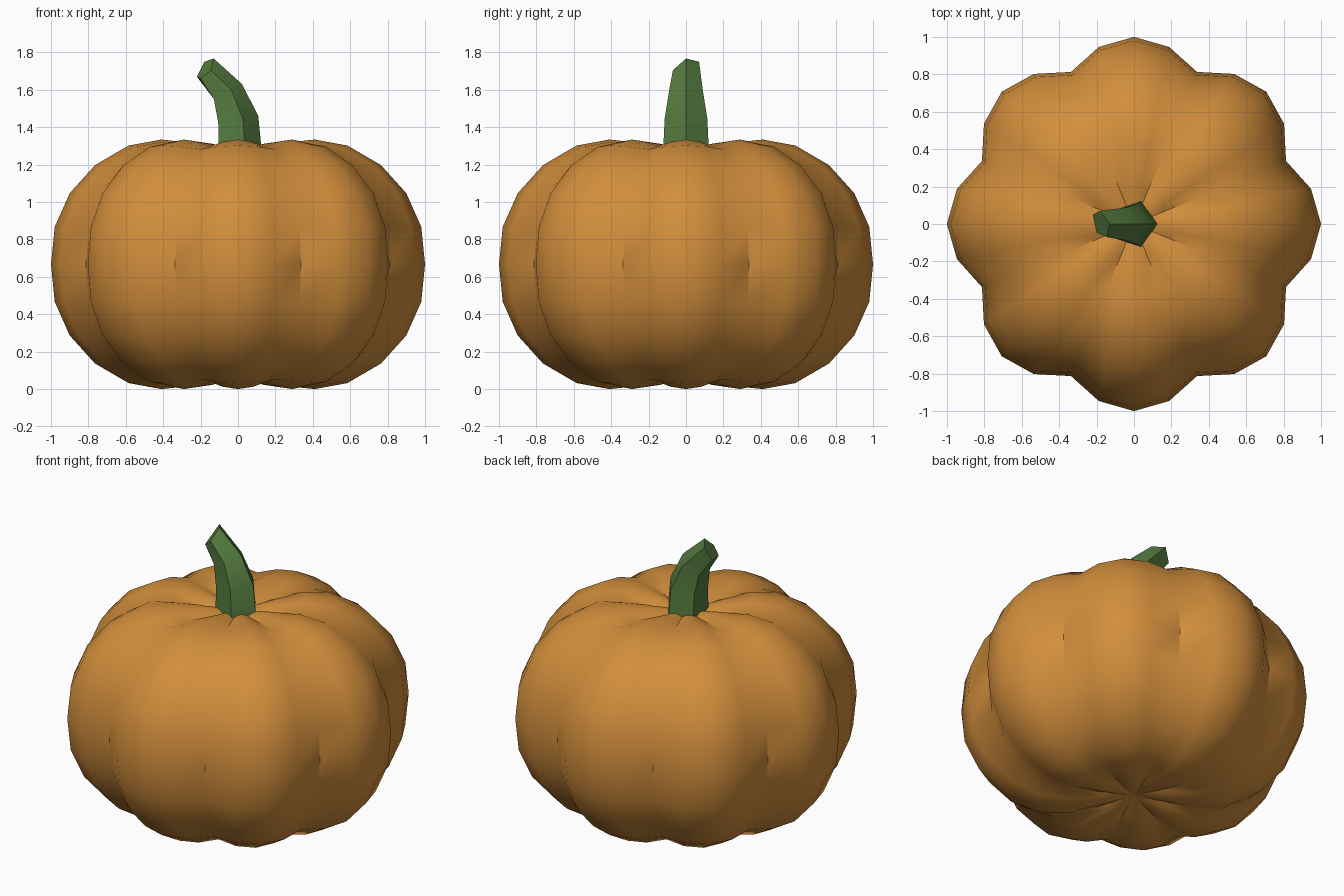
import bpy, bmesh, math
from mathutils import Vector

if "Cube" in bpy.data.objects:
    bpy.data.objects.remove(bpy.data.objects["Cube"])


def material(name, rgb):
    m = bpy.data.materials.new(name)
    m.diffuse_color = (*rgb, 1)
    m.use_nodes = True
    m.node_tree.nodes["Principled BSDF"].inputs["Base Color"].default_value = m.diffuse_color
    return m


def build(name, rings, mat, sharp_angle, poles=None):
    """Skin closed rings of points; close the ends with poles or flat caps."""
    bm = bmesh.new()
    rows = [[bm.verts.new(p) for p in ring] for ring in rings]
    n = len(rows[0])
    for a, b in zip(rows, rows[1:]):
        for i in range(n):
            j = (i + 1) % n
            bm.faces.new((a[i], a[j], b[j], b[i]))
    for row, pole in zip((rows[0], rows[-1]), poles or (None, None)):
        if pole is None:
            bm.faces.new(row)
        else:
            tip = bm.verts.new(pole)
            for i in range(n):
                bm.faces.new((row[i], row[(i + 1) % n], tip))
    bmesh.ops.recalc_face_normals(bm, faces=bm.faces)
    me = bpy.data.meshes.new(name)
    bm.to_mesh(me)
    bm.free()
    ob = bpy.data.objects.new(name, me)
    bpy.context.collection.objects.link(ob)
    me.materials.append(mat)
    bpy.ops.object.select_all(action='DESELECT')
    ob.select_set(True)
    bpy.context.view_layer.objects.active = ob
    bpy.ops.object.shade_smooth_by_angle(angle=math.radians(sharp_angle))
    return ob


orange = material("pumpkin orange", (0.64, 0.27, 0.045))
green = material("stem green", (0.09, 0.2, 0.05))

# Ribbed body: upper half profile (radius, height above middle, crease drop), mirrored down
MID = 0.667
upper = [(0.98, 0.2, 0), (0.9, 0.38, 0), (0.765, 0.53, 0.005), (0.585, 0.635, 0.02),
         (0.41, 0.667, 0.04), (0.2, 0.645, 0.03)]
profile = [(r, -h, -d) for r, h, d in reversed(upper)] + [(1, 0, 0)] + upper
rings = []
for r, h, d in profile:
    ring = []
    for k in range(32):
        a = k * math.tau / 32
        lobe = abs(math.cos(4 * a))
        s = r * (0.88 + 0.12 * lobe)
        ring.append((s * math.cos(a), s * math.sin(a), MID + h - d * (1 - lobe)))
    rings.append(ring)
build("pumpkin_body", rings, orange, 38, ((0, 0, MID - 0.61), (0, 0, MID + 0.61)))

# Bent five-sided stem: centre x, z, radius, tilt
rings = []
for x, z, r, tilt in [(0, 1.24, 0.13, 0), (-0.01, 1.44, 0.12, 10), (-0.062, 1.587, 0.094, 28)]:
    t = math.radians(tilt)
    u, v = Vector((math.cos(t), 0, math.sin(t))), Vector((0, 1, 0))
    rings.append([Vector((x, 0, z)) + r * (u * math.cos(k * math.tau / 5) + v * math.sin(k * math.tau / 5))
                  for k in range(5)])
# Slanted cut end of the stem
rings.append([(-0.13, 0, 1.767), (-0.18, 0.07, 1.75), (-0.22, 0.05, 1.67),
              (-0.2, -0.045, 1.66), (-0.145, -0.07, 1.705)])
build("stem", rings, green, 40)
